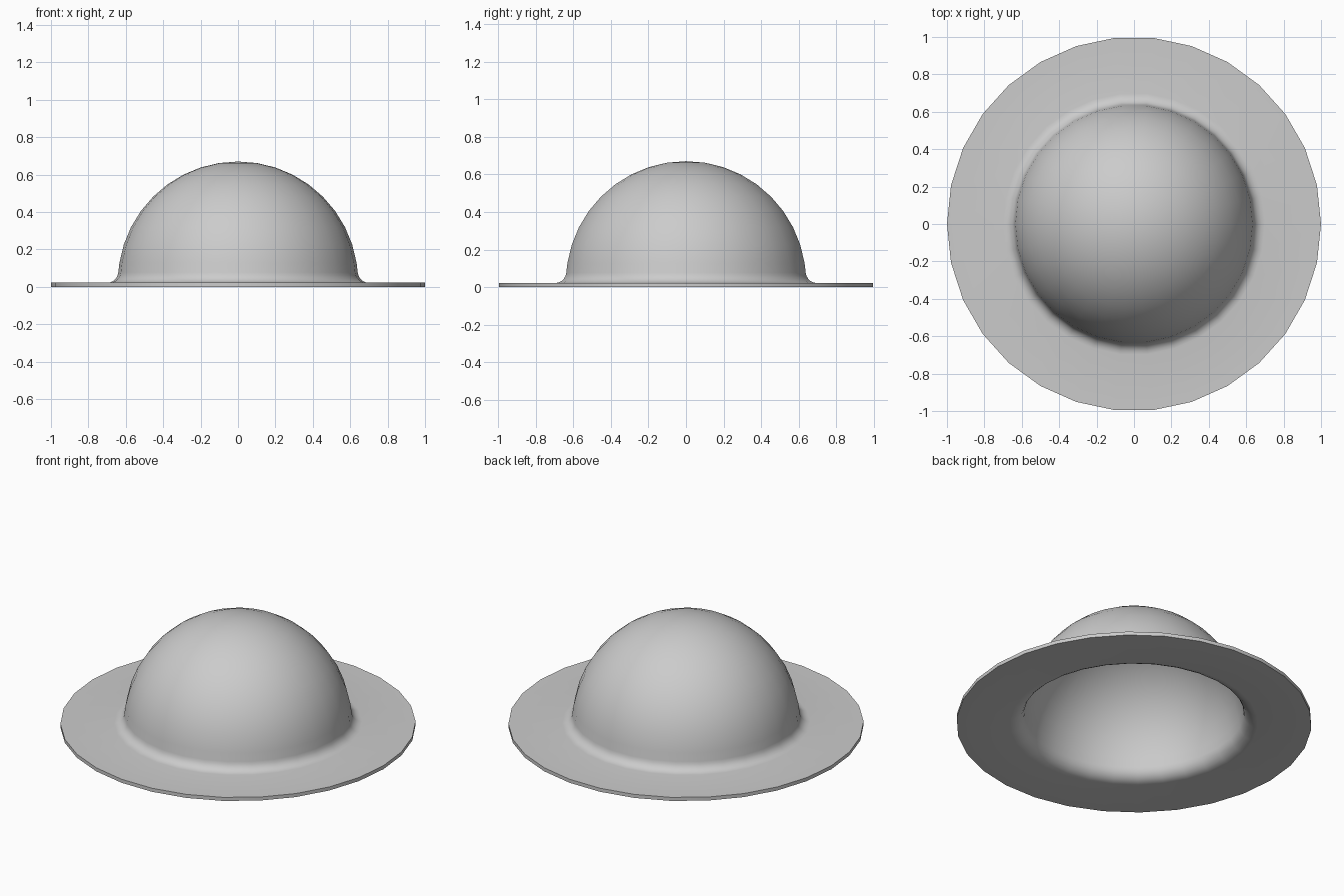
import bpy, bmesh
from math import sin, cos, pi, radians

if "Cube" in bpy.data.objects:
    bpy.data.objects.remove(bpy.data.objects["Cube"])

SIDES = 30
R, CZ = 0.642, 0.03      # dome radius and centre height
TOP, T = 0.024, 0.022    # brim top height and sheet thickness
F = 0.06                 # fillet radius

# Outer profile from just below the pole to the brim edge
profile = [(R * sin(radians(a)), CZ + R * cos(radians(a))) for a in range(9, 82, 9)]
for i in range(6):
    a = radians(5 + 85 * i / 5)
    profile.append((0.7 - F * cos(a), TOP + F - F * sin(a)))
profile.append((1.0, TOP))

# Revolve the profile around z
bm = bmesh.new()
pole = bm.verts.new((0, 0, CZ + R))
rings = [[bm.verts.new((r * cos(2 * pi * k / SIDES), r * sin(2 * pi * k / SIDES), z))
          for k in range(SIDES)] for r, z in profile]
for k in range(SIDES):
    n = (k + 1) % SIDES
    bm.faces.new((pole, rings[0][k], rings[0][n]))
    for a, b in zip(rings, rings[1:]):
        bm.faces.new((a[k], b[k], b[n], a[n]))
mesh = bpy.data.meshes.new("domed_hat")
bm.to_mesh(mesh)
bm.free()
hat = bpy.data.objects.new("domed_hat", mesh)
bpy.context.collection.objects.link(hat)
hat.location.z = T - TOP

# Give the sheet its thickness on the hollow side
solid = hat.modifiers.new("thickness", 'SOLIDIFY')
solid.thickness = T
solid.offset = -1
solid.use_even_offset = True

bpy.context.view_layer.objects.active = hat
hat.select_set(True)
bpy.ops.object.modifier_apply(modifier="thickness")
bpy.ops.object.shade_smooth_by_angle(angle=radians(35))
